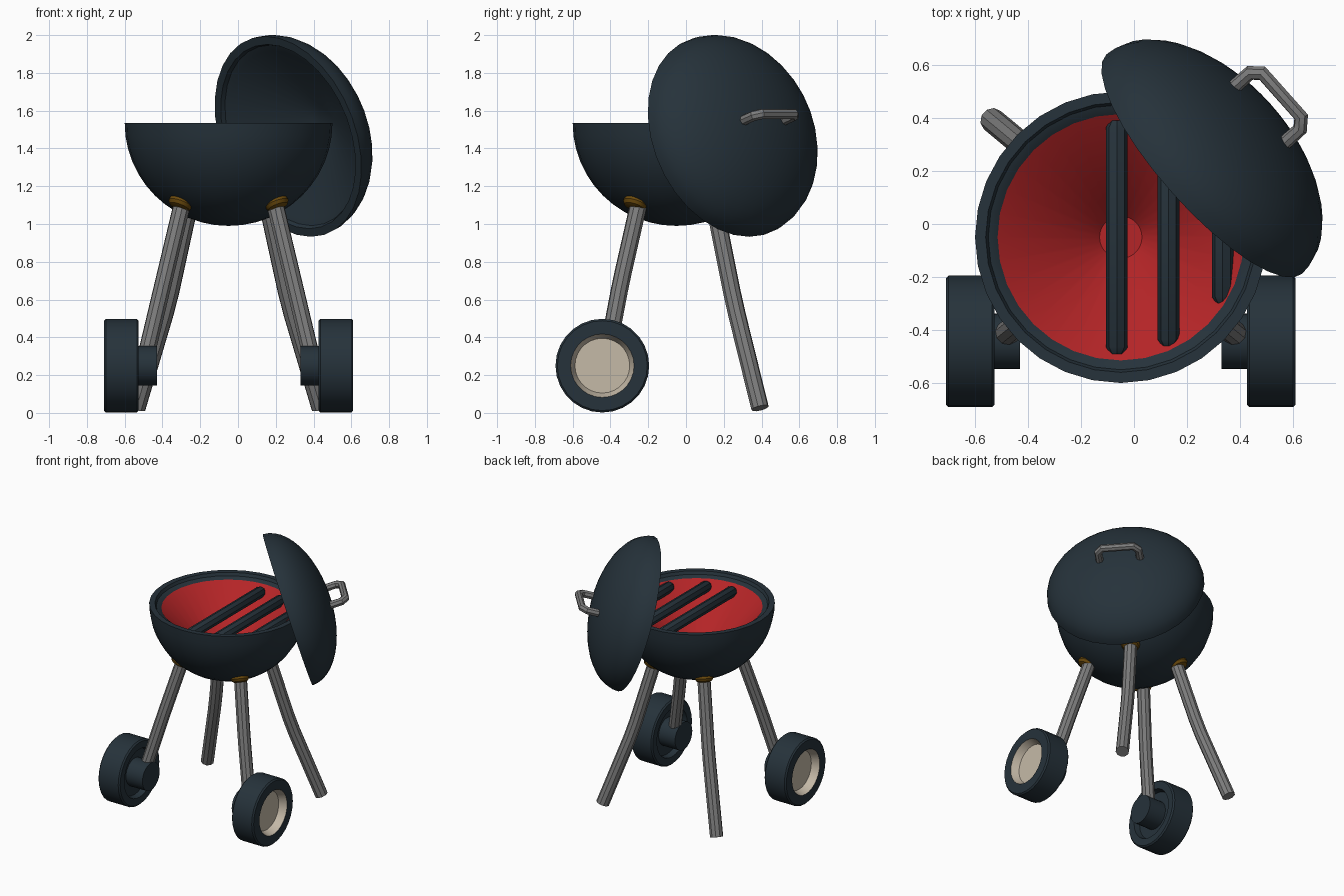
import bpy, bmesh, math
from mathutils import Vector, Matrix

if "Cube" in bpy.data.objects:
    bpy.data.objects.remove(bpy.data.objects["Cube"])


def mat(name, col):
    m = bpy.data.materials.new(name)
    m.diffuse_color = (*col, 1)
    m.use_nodes = True
    m.node_tree.nodes["Principled BSDF"].inputs["Base Color"].default_value = m.diffuse_color
    return m


SLATE = mat("dark slate", (0.019, 0.032, 0.043))
RED = mat("red", (0.46, 0.018, 0.02))
GREY = mat("grey metal", (0.20, 0.20, 0.20))
CREAM = mat("cream", (0.56, 0.49, 0.39))
BROWN = mat("bronze", (0.15, 0.07, 0.004))


def finish(name, me, mats):
    for m in mats:
        me.materials.append(m)
    me.shade_smooth()
    me.set_sharp_from_angle(angle=math.radians(35))
    ob = bpy.data.objects.new(name, me)
    bpy.context.collection.objects.link(ob)
    return ob


def lathe(name, prof, mats, segs=32, matrix=Matrix(), second=()):
    """Revolve an (r, z) profile round z; spans listed in second get material 1."""
    bm = bmesh.new()
    rings = []
    for r, z in prof:
        if r < 1e-6:
            rings.append([bm.verts.new((0, 0, z))])
        else:
            rings.append([bm.verts.new((r * math.cos(2 * math.pi * i / segs),
                                        r * math.sin(2 * math.pi * i / segs), z))
                          for i in range(segs)])
    for k, (a, b) in enumerate(zip(rings, rings[1:])):
        for i in range(segs):
            j = (i + 1) % segs
            vs = [a[i % len(a)], a[j % len(a)], b[j % len(b)], b[i % len(b)]]
            f = bm.faces.new(list(dict.fromkeys(vs)))
            f.material_index = 1 if k in second else 0
    bmesh.ops.transform(bm, matrix=matrix, verts=bm.verts)
    bmesh.ops.recalc_face_normals(bm, faces=bm.faces)
    me = bpy.data.meshes.new(name)
    bm.to_mesh(me)
    bm.free()
    return finish(name, me, mats)


def tube(name, pts, radius, material, bezier=False, res=3):
    """Round bar along a path, turned into a mesh."""
    cu = bpy.data.curves.new(name, 'CURVE')
    cu.dimensions = '3D'
    cu.bevel_depth, cu.bevel_resolution, cu.use_fill_caps = radius, res, True
    if bezier:
        sp = cu.splines.new('NURBS')
        sp.use_endpoint_u, sp.order_u, sp.resolution_u = True, 3, 5
    else:
        sp = cu.splines.new('POLY')
    sp.points.add(len(pts) - 1)
    for p, co in zip(sp.points, pts):
        p.co = (*co, 1)
    tmp = bpy.data.objects.new(name + "_path", cu)
    bpy.context.collection.objects.link(tmp)
    me = bpy.data.meshes.new_from_object(tmp.evaluated_get(bpy.context.evaluated_depsgraph_get()))
    bpy.data.objects.remove(tmp)
    me.materials.clear()
    return finish(name, me, [material])


def axis_matrix(pos, axis):
    return Matrix.Translation(pos) @ Vector(axis).to_track_quat('Z', 'Y').to_matrix().to_4x4()


def shell(radius, depth, inner, side):
    """Dome outside, stepped rim, straight-sided hollow inside."""
    prof = [(radius * math.sin(math.pi / 2 * t / 12), side * depth * math.cos(math.pi / 2 * t / 12))
            for t in range(13)]
    prof[0], prof[-1] = (0, side * depth), (radius, 0)
    return prof + [(0.51, 0), (0.50, side * 0.022), (0.465, side * 0.035),
                   (0.08, side * inner), (0, side * inner)]


CX = CY = -0.05
RIM = 1.535

# Bowl with red hollow
lathe("bowl", shell(0.55, 0.545, 0.46, -1), [SLATE, RED], 32,
      Matrix.Translation((CX, CY, RIM)), second=(15, 16))

# Open lid leaning on the side of the bowl
n = Vector((0.714, 0.636, 0.293)).normalized()
C = Vector((0.265, 0.226, 1.463))
lathe("lid", shell(0.555, 0.31, 0.26, 1), [SLATE], 32, axis_matrix(C, n))

# Lid handle
t = n.cross(Vector((0, 0, 1))).normalized()
apex = C + n * 0.31
tube("lid_handle", [apex + t * a + n * d for a, d in
                    ((-0.142, -0.04), (-0.142, 0.065), (-0.11, 0.10),
                     (0.11, 0.10), (0.142, 0.065), (0.142, -0.04))], 0.028, GREY, res=2)

# Grill bars
for i, (x, h) in enumerate(((-0.065, 0.44), (0.13, 0.41), (0.335, 0.25))):
    r = 0.041
    lathe(f"grill_bar_{i + 1}", [(0, -h), (r * 0.6, -h), (r, -h + 0.025), (r, h - 0.025), (r * 0.6, h), (0, h)],
          [SLATE], 8, axis_matrix((x, CY, 1.46), (0, 1, 0)))

# Legs, leg caps and wheels, mirrored about the bowl's centre
for s, side in ((-1, "left"), (1, "right")):
    def px(off):
        return CX + s * off

    tube(f"front_leg_{side}", [(px(0.24), -0.245, 1.13), (px(0.345), -0.345, 0.69),
                               (px(0.445), -0.425, 0.27)], 0.046, GREY, True)
    tube(f"rear_leg_{side}", [(px(0.20), 0.145, 1.13), (px(0.32), 0.255, 0.58),
                              (px(0.485), 0.392, 0.025)], 0.047, GREY, True)

    for label, off, y in (("front", 0.255, -0.27), ("rear", 0.22, 0.165)):
        dx, dy = s * off, y - CY
        dz = -math.sqrt(0.545 ** 2 - dx * dx - dy * dy)
        cap = [(0, -0.03), (0.062, -0.03), (0.066, 0.0), (0.055, 0.018), (0.035, 0.026), (0, 0.026)]
        axis = Vector((dx, dy, dz * 1.6))
        lathe(f"{label}_leg_cap_{side}", cap, [BROWN], 16,
              axis_matrix((CX + dx, y, RIM + dz), axis))

    # Profile runs from the inner hub end to the recessed outer face
    wheel = [(0, 0.38), (0.105, 0.38), (0.105, 0.52), (0.175, 0.52), (0.185, 0.478),
             (0.238, 0.476), (0.248, 0.486), (0.248, 0.65), (0.238, 0.66), (0.168, 0.66),
             (0.145, 0.605), (0, 0.605)]
    lathe(f"wheel_{side}", wheel, [SLATE, CREAM], 28,
          axis_matrix((CX, -0.443, 0.25), (s, 0, 0)), second=(9, 10))
